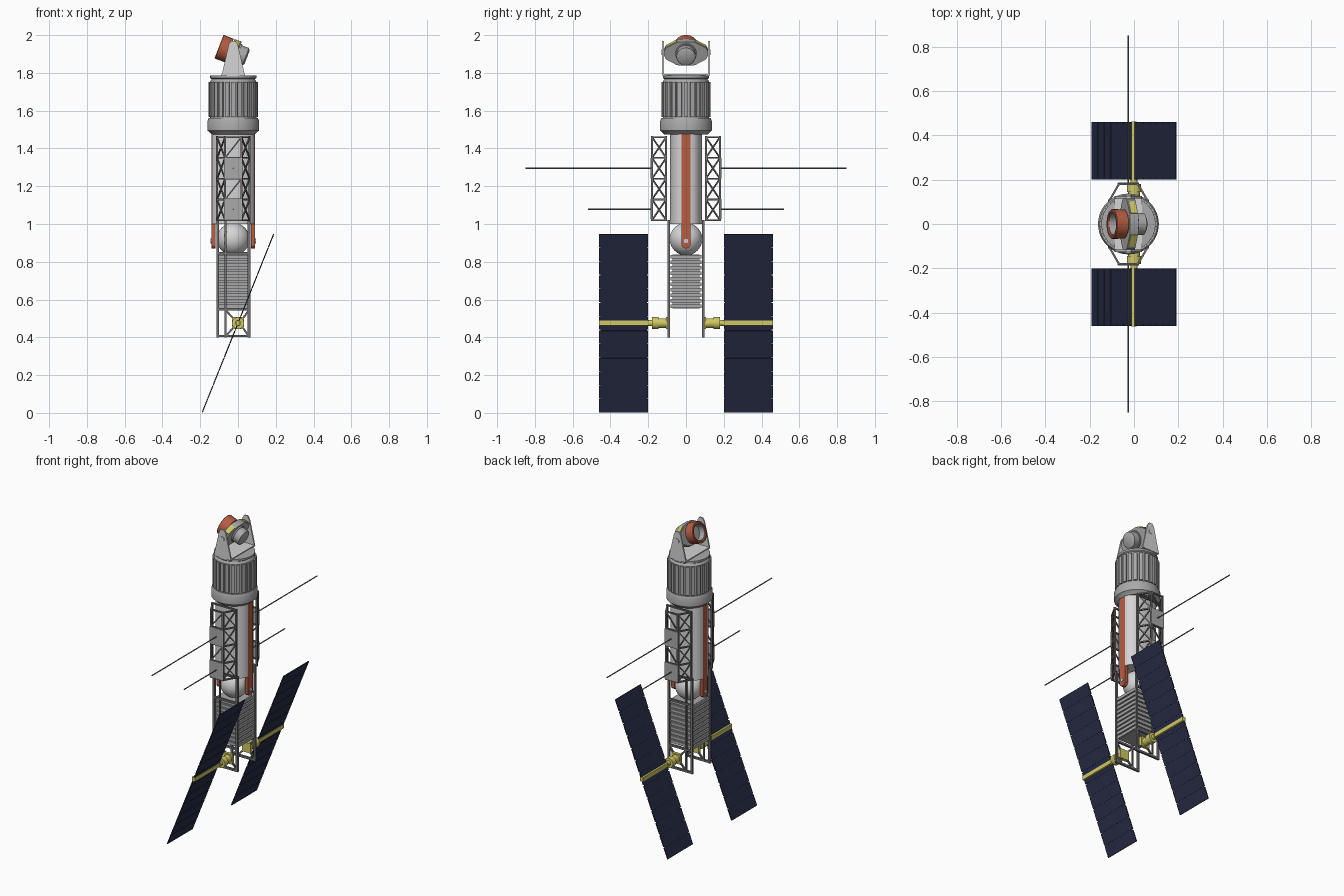
import bpy, bmesh, math
from mathutils import Matrix, Vector

if "Cube" in bpy.data.objects:
    bpy.data.objects.remove(bpy.data.objects["Cube"])

def mat(name, r, g, b):
    m = bpy.data.materials.new(name)
    m.diffuse_color = (r, g, b, 1)
    m.use_nodes = True
    m.node_tree.nodes["Principled BSDF"].inputs["Base Color"].default_value = m.diffuse_color
    return m

WHITE = mat("pale grey", 0.66, 0.66, 0.66)
GREY = mat("mid grey", 0.40, 0.40, 0.40)
DARK = mat("frame grey", 0.16, 0.16, 0.16)
ORANGE = mat("rust orange", 0.47, 0.11, 0.055)
YELLOW = mat("dull yellow", 0.62, 0.58, 0.13)
NAVY = mat("solar navy", 0.02, 0.026, 0.06)
CX = -0.025                      # body axis
T = Matrix.Translation
ID = Matrix.Identity(4)

def box(bm, c, size, m=ID):
    bmesh.ops.create_cube(bm, size=1, matrix=m @ T(c) @ Matrix.Diagonal((*size, 1)))

def rot_to(d):
    return d.to_track_quat('Z', 'Y').to_matrix().to_4x4()

def bar(bm, a, b, w):
    a, b = Vector(a), Vector(b)
    bmesh.ops.create_cube(bm, size=1, matrix=T((a + b) / 2) @ rot_to(b - a)
                          @ Matrix.Diagonal((w, w, (b - a).length, 1)))

def rod(bm, a, b, r, n=24, m=ID):
    a, b = Vector(a), Vector(b)
    bmesh.ops.create_cone(bm, cap_ends=True, segments=n, radius1=r, radius2=r,
                          depth=(b - a).length, matrix=m @ T((a + b) / 2) @ rot_to(b - a))

def lathe(bm, profile, n=48, m=ID):
    rings = [[bm.verts.new(m @ Vector((r * math.cos(2 * math.pi * i / n),
              r * math.sin(2 * math.pi * i / n), z))) for i in range(n)] for r, z in profile]
    for p, q in zip(rings, rings[1:]):
        for i in range(n):
            j = (i + 1) % n
            bm.faces.new((p[i], p[j], q[j], q[i]))
    bm.faces.new(rings[0][::-1])
    bm.faces.new(rings[-1])

def prism(bm, pts, z0, z1, m=ID):
    lo = [bm.verts.new(m @ Vector((x, y, z0))) for x, y in pts]
    hi = [bm.verts.new(m @ Vector((x, y, z1))) for x, y in pts]
    bm.faces.new(lo[::-1])
    bm.faces.new(hi)
    for i in range(len(pts)):
        j = (i + 1) % len(pts)
        bm.faces.new((lo[i], lo[j], hi[j], hi[i]))

def done(name, bm, material):
    bmesh.ops.recalc_face_normals(bm, faces=bm.faces)
    me = bpy.data.meshes.new(name)
    bm.to_mesh(me)
    bm.free()
    me.materials.append(material)
    ob = bpy.data.objects.new(name, me)
    bpy.context.collection.objects.link(ob)
    return ob

AXIS = T((CX, 0, 0))

# main body: rounded oblong shell
bm = bmesh.new()
pts = []
for i in range(48):
    a = 2 * math.pi * i / 48
    c, s = math.cos(a), math.sin(a)
    pts.append((0.115 * math.copysign(abs(c) ** 0.8, c), 0.085 * math.copysign(abs(s) ** 0.8, s)))
prism(bm, pts, 1.0, 1.49, AXIS)
done("main_body", bm, WHITE)

# orange straps down both sides, with pin heads
for side, s in (("left", -1), ("right", 1)):
    bm = bmesh.new()
    box(bm, (CX + s * 0.104, 0, 1.185), (0.022, 0.048, 0.59))
    rod(bm, (CX + s * 0.093, 0, 0.895), (CX + s * 0.115, 0, 0.895), 0.024)
    done(side + "_strap", bm, ORANGE)
    bm = bmesh.new()
    rod(bm, (CX + s * 0.1, 0, 0.91), (CX + s * 0.121, 0, 0.91), 0.012, 16)
    done(side + "_strap_pin", bm, WHITE)

# spherical tank
bm = bmesh.new()
bmesh.ops.create_uvsphere(bm, u_segments=40, v_segments=24, radius=0.086, matrix=T((CX, 0, 0.92)))
done("tank", bm, WHITE)

# ribbed equipment box
bm = bmesh.new()
box(bm, (CX, 0, 0.695), (0.155, 0.145, 0.285))
for i in range(10):
    box(bm, (CX, 0, 0.565 + i * 0.029), (0.174, 0.162, 0.019))
done("ribbed_box", bm, GREY)

# collar and fluted drum
bm = bmesh.new()
lathe(bm, [(0.115, 1.475), (0.13, 1.49), (0.137, 1.495), (0.137, 1.545), (0.13, 1.56), (0.1, 1.56)], m=AXIS)
done("collar", bm, GREY)
bm = bmesh.new()
lathe(bm, [(0.122, 1.555), (0.122, 1.755), (0.112, 1.77)], m=AXIS)
for i in range(24):
    box(bm, (0.12, 0, 1.658), (0.022, 0.022, 0.185), AXIS @ Matrix.Rotation(i * math.pi / 12, 4, 'Z'))
done("drum", bm, GREY)
bm = bmesh.new()
lathe(bm, [(0.112, 1.765), (0.122, 1.772), (0.122, 1.785), (0.1, 1.787)], m=AXIS)
done("drum_lid", bm, GREY)

# side trusses, antenna plates, antennas and lower frames
levels = [1.02, 1.13, 1.24, 1.35, 1.46]
for side, s in (("front", -1), ("back", 1)):
    bm = bmesh.new()
    inner = [(CX - 0.086, s * 0.105), (CX + 0.086, s * 0.105)]
    outer = [(CX - 0.043, s * 0.18), (CX + 0.043, s * 0.18)]
    for x, y in inner + outer:
        bar(bm, (x, y, 1.015), (x, y, 1.465), 0.011)
    for z in levels:
        bar(bm, (*inner[0], z), (*outer[0], z), 0.009)
        bar(bm, (*inner[1], z), (*outer[1], z), 0.009)
        bar(bm, (*outer[0], z), (*outer[1], z), 0.009)
    for z in (1.02, 1.46):
        bar(bm, (*inner[0], z), (*inner[1], z), 0.009)
    for k in range(4):
        a, b = levels[k], levels[k + 1]
        for p, q in zip(inner, outer):
            bar(bm, (*p, a), (*q, b), 0.007)
            bar(bm, (*p, b), (*q, a), 0.007)
        bar(bm, (*outer[0], a), (*outer[1], b), 0.007)
    done(side + "_truss", bm, DARK)

    for label, z, reach in (("upper", 1.295, 0.85), ("lower", 1.078, 0.52)):
        bm = bmesh.new()
        box(bm, (CX, s * 0.185, z), (0.096, 0.006, 0.108))
        done(f"{side}_{label}_antenna_plate", bm, GREY)
        bm = bmesh.new()
        rod(bm, (CX, s * 0.18, z), (CX, s * reach, z), 0.0035, 8)
        done(f"{side}_{label}_antenna", bm, DARK)

    # lower frame, with braces around the panel drive
    bm = bmesh.new()
    y = s * 0.092
    for x in (-0.108, -0.066, 0.058):
        bar(bm, (x, y, 0.4), (x, y, 1.02), 0.014 if x != -0.066 else 0.01)
    for z in (0.407, 0.548, 0.845):
        bar(bm, (-0.112, y, z), (0.064, y, z), 0.013)
    for x in (-1, 1):
        for z in (-1, 1):
            bar(bm, (x * 0.03, y, 0.475 + z * 0.03),
                (-0.066 if x < 0 else 0.058, y, 0.475 + z * 0.07), 0.01)
    done(side + "_lower_frame", bm, DARK)

    # panel drive and beam
    bm = bmesh.new()
    box(bm, (0, s * 0.095, 0.475), (0.064, 0.02, 0.064))
    rod(bm, (0, s * 0.1, 0.475), (0, s * 0.145, 0.475), 0.026)
    rod(bm, (0, s * 0.145, 0.475), (0, s * 0.18, 0.475), 0.032)
    rod(bm, (0, s * 0.18, 0.475), (0, s * 0.2, 0.475), 0.016)
    box(bm, (0, s * 0.33, 0.475), (0.022, 0.262, 0.026))
    done(side + "_panel_drive", bm, YELLOW)

    # solar wing: hinged slats on a thin dark backing
    tilt = T((0, 0, 0.475)) @ Matrix.Rotation(math.atan2(0.19, 0.474), 4, 'Y')
    step = 1.021 / 13
    bm = bmesh.new()
    for k in range(13):
        box(bm, (0, s * 0.33, (k - 6) * step), (0.006, 0.26, step - 0.006), tilt)
    box(bm, (0, s * 0.33, 0), (0.003, 0.245, 1.01), tilt)
    done(side + "_solar_wing", bm, NAVY)

    # fork arm
    bm = bmesh.new()
    m = Matrix(((1, 0, 0, CX), (0, 0, 1, 0), (0, 1, 0, 0), (0, 0, 0, 1)))
    prism(bm, [(-0.062, 1.785), (0.062, 1.785), (0.024, 1.95), (0.012, 1.97), (-0.012, 1.97), (-0.024, 1.95)],
          s * 0.116, s * 0.126, m)
    rod(bm, (CX, s * 0.1, 1.91), (CX, s * 0.131, 1.91), 0.015, 16)
    done(side + "_fork_arm", bm, WHITE)

bm = bmesh.new()
box(bm, (CX, 0, 1.788), (0.124, 0.25, 0.01))
done("fork_base", bm, WHITE)

# tilted telescope: local z points out of the lens, local x is up
M = T((CX, 0, 1.91)) @ Matrix.Rotation(math.radians(-69), 4, 'Y')
bm = bmesh.new()
outline = [(0.067, -0.04), (0.067, 0.04), (0.03, 0.108), (0.012, 0.116), (-0.012, 0.116), (-0.03, 0.108),
           (-0.067, 0.04), (-0.067, -0.04), (-0.03, -0.108), (-0.012, -0.116), (0.012, -0.116), (0.03, -0.108)]
prism(bm, outline, -0.022, 0.018, M)
done("telescope_flange", bm, GREY)
bm = bmesh.new()
for sx in (-1, 1):
    for sy in (-1, 1):
        ang = math.atan2(sy * 0.068, -sx * 0.037)
        box(bm, (0, 0, 0), (0.06, 0.008, 0.03),
            M @ T((sx * 0.0485, sy * 0.074, -0.002)) @ Matrix.Rotation(ang, 4, 'Z'))
done("flange_pads", bm, YELLOW)
bm = bmesh.new()
lathe(bm, [(0.036, -0.078), (0.05, -0.07), (0.05, -0.03), (0.056, -0.03), (0.056, 0.03)], m=M)
done("telescope_rear", bm, GREY)
bm = bmesh.new()
lathe(bm, [(0.05, 0.022), (0.066, 0.024), (0.067, 0.078), (0.064, 0.081), (0.055, 0.081), (0.053, 0.035)], m=M)
done("lens_hood", bm, ORANGE)
bm = bmesh.new()
lathe(bm, [(0.0525, 0.03), (0.0525, 0.075), (0.048, 0.075), (0.046, 0.04)], m=M)
done("lens_barrel", bm, GREY)

# smooth shading with sharp edges kept
bpy.ops.object.select_all(action='SELECT')
bpy.context.view_layer.objects.active = bpy.data.objects["tank"]
bpy.ops.object.shade_smooth_by_angle(angle=math.radians(30))
